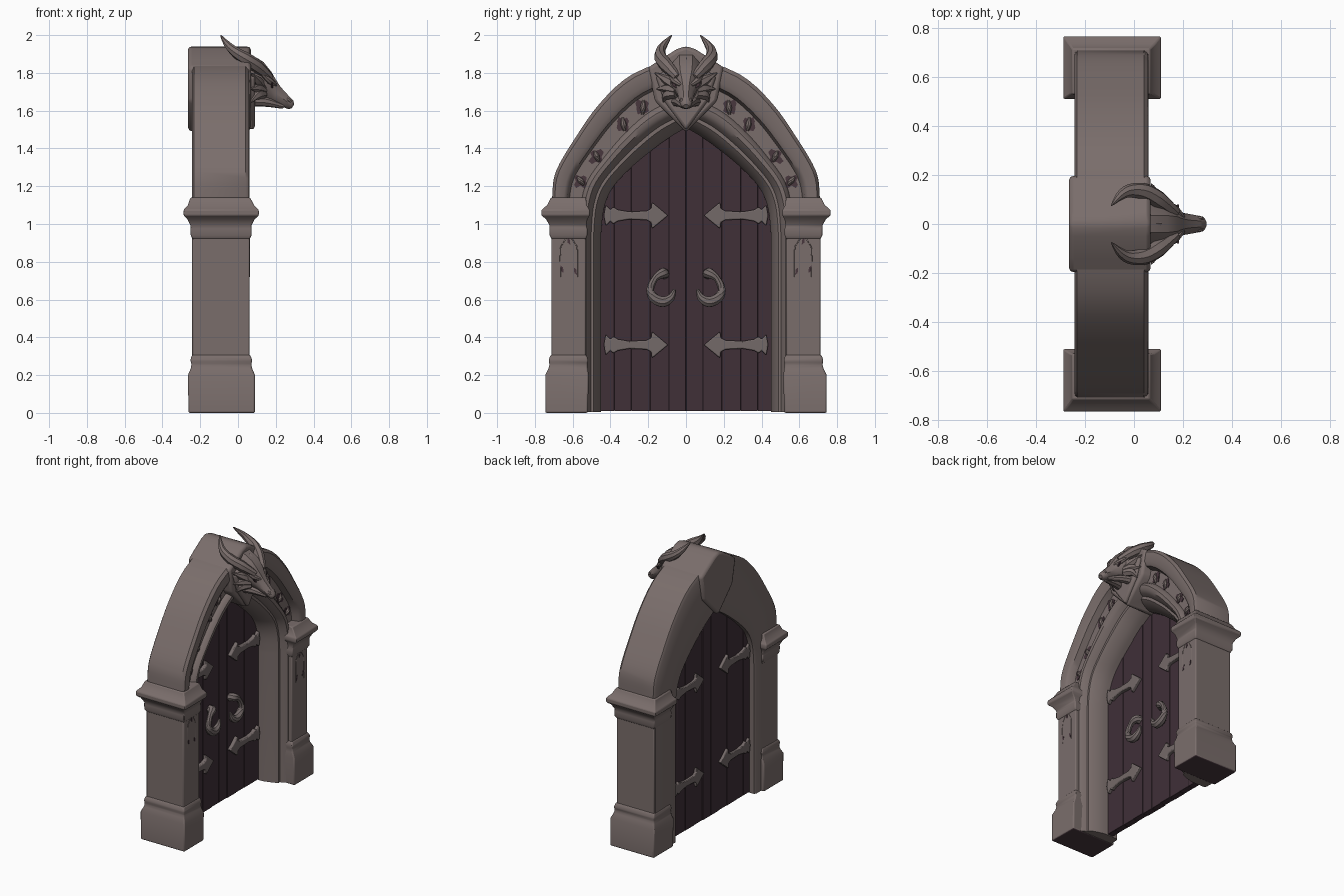
import bpy, bmesh, math, random
from mathutils import Vector

random.seed(4)
cube = bpy.data.objects.get("Cube")
if cube:
    bpy.data.objects.remove(cube, do_unlink=True)


def material(name, rgb):
    m = bpy.data.materials.new(name)
    m.use_nodes = True
    m.diffuse_color = (*rgb, 1)
    m.node_tree.nodes["Principled BSDF"].inputs["Base Color"].default_value = (*rgb, 1)
    return m


STONE = material("warm grey stone", (0.195, 0.155, 0.148))
WOOD = material("dark plum wood", (0.050, 0.029, 0.039))
IRON = material("grey iron", (0.175, 0.143, 0.14))
WORN = material("worn dark stone", (0.065, 0.038, 0.048))


def finish(name, verts, faces, mat, mirror=False, bevel=0, angle=40):
    me = bpy.data.meshes.new(name)
    me.from_pydata([tuple(v) for v in verts], [], faces)
    bm = bmesh.new()
    bm.from_mesh(me)
    bmesh.ops.recalc_face_normals(bm, faces=bm.faces)
    bm.to_mesh(me)
    bm.free()
    ob = bpy.data.objects.new(name, me)
    bpy.context.collection.objects.link(ob)
    me.materials.append(mat)
    if bevel:
        b = ob.modifiers.new("Bevel", "BEVEL")
        b.width, b.segments = bevel, 2
    if mirror:
        m = ob.modifiers.new("Mirror", "MIRROR")
        m.use_axis = (False, True, False)
    bpy.ops.object.select_all(action="DESELECT")
    bpy.context.view_layer.objects.active = ob
    ob.select_set(True)
    bpy.ops.object.shade_smooth_by_angle(angle=math.radians(angle))
    return ob


def loft(name, rings, mat, **kw):
    """Skin a list of equally long point rings and cap both ends."""
    n = len(rings[0])
    verts = [p for r in rings for p in r]
    faces = [(i * n + j, i * n + (j + 1) % n, (i + 1) * n + (j + 1) % n, (i + 1) * n + j)
             for i in range(len(rings) - 1) for j in range(n)]
    faces += [tuple(range(n)), tuple(range(len(verts) - n, len(verts)))]
    return finish(name, verts, faces, mat, **kw)


def plate(name, outline, x0, x1, mat, **kw):
    """Extrude a (y, z) outline along x."""
    return loft(name, [[(x, y, z) for y, z in outline] for x in (x0, x1)], mat, **kw)


def catmull(pts, t):
    i = min(int(t), len(pts) - 2)
    f = t - i
    a, b, c, d = (Vector(pts[max(0, min(k, len(pts) - 1))]) for k in range(i - 1, i + 3))
    return b + 0.5 * f * (c - a + f * (2 * a - 5 * b + 4 * c - d + f * (3 * (b - c) + d - a)))


def tube(name, path, radii, mat, sides=8, **kw):
    """Tapered round tube along a smoothed path."""
    pts = [catmull(path, i / 4) for i in range(4 * (len(path) - 1) + 1)]
    rings = []
    for i, p in enumerate(pts):
        d = (pts[min(i + 1, len(pts) - 1)] - pts[max(i - 1, 0)]).normalized()
        a = d.cross(Vector((0.3, 0.1, 0.9))).normalized()
        b = d.cross(a)
        k = min(int(i / 4), len(radii) - 2)
        r = radii[k] + (radii[k + 1] - radii[k]) * (i / 4 - k)
        rings.append([p + r * (a * math.cos(t) + b * math.sin(t))
                      for t in (math.tau * j / sides for j in range(sides))])
    return loft(name, rings, mat, **kw)


# Pointed opening and outer edge of the arch, from springing to apex
INNER = [(.45, .94), (.435, 1.08), (.39, 1.19), (.30, 1.29), (.20, 1.375), (.10, 1.45), (0, 1.51)]
OUTER = [(.71, 1.0), (.708, 1.15), (.688, 1.28), (.59, 1.45), (.455, 1.64), (.28, 1.795), (0, 1.90)]


def on_arch(t, u):
    return catmull(INNER, t).lerp(catmull(OUTER, t), u)


# Moulded section swept up both jambs and over the arch: (across, depth)
SECTION = [(0, -.23), (.06, -.24), (.95, -.243), (1, -.232), (1, .04), (.95, .058), (.78, .06),
           (.71, .045), (.67, .0), (.44, .0), (.42, .02), (.37, .036), (.3, .034), (.24, .012),
           (.2, -.015), (.15, -.015), (.1, -.035), (.04, -.08), (0, -.12)]
half = [[(x, .45 + .26 * u, .004) for u, x in SECTION]]
for k in range(25):
    half.append([(x, *on_arch(k / 4, u)) for u, x in SECTION])
rows = half + [[(x, -y, z) for x, y, z in r] for r in reversed(half[:-1])]
loft("arch_surround", rows, STONE)


def stacked(name, levels, **kw):
    """Square moulded block: levels are (z, y0, y1, x0, x1)."""
    return loft(name, [[(x0, y0, z), (x1, y0, z), (x1, y1, z), (x0, y1, z)]
                       for z, y0, y1, x0, x1 in levels], STONE, mirror=True, **kw)


# Pillars: shaft, plinth, capital
stacked("pillar_shaft", [(.2, .53, .712, -.24, .062), (1.0, .53, .712, -.24, .062)], bevel=.008)
plinth = stacked("pillar_plinth", [
    (0, .52, .745, -.262, .09), (.2, .515, .745, -.265, .09), (.235, .52, .728, -.25, .075),
    (.26, .522, .722, -.246, .07), (.275, .518, .728, -.252, .076), (.295, .522, .722, -.248, .07),
    (.31, .53, .712, -.24, .062)], bevel=.01)
plinth.data.materials.append(WORN)
for p in plinth.data.polygons:
    if p.center.z < .01:
        p.material_index = 1
stacked("pillar_capital", [
    (.92, .53, .712, -.24, .062), (.94, .522, .722, -.25, .072), (.975, .522, .722, -.252, .072),
    (.99, .527, .722, -.25, .07), (1.025, .522, .74, -.268, .088), (1.045, .51, .765, -.288, .11),
    (1.075, .51, .765, -.288, .11), (1.1, .525, .735, -.265, .085), (1.14, .53, .715, -.252, .064)], bevel=.006)

# Pointed niche carved on each pillar
niche = [(.575, .72), (.575, .86), (.59, .9), (.62, .935), (.65, .9), (.665, .86), (.665, .72)]
tube("niche_rib", [(.061, y, z) for y, z in niche], [.003] * 7, STONE, sides=6, mirror=True)
for i, (y, z) in enumerate([(.585, .75), (.655, .76), (.62, .91)]):
    plate(f"niche_chip_{i}", [(y - .008, z - .02), (y + .006, z - .01), (y + .009, z + .02), (y - .004, z + .01)],
          .058, .0645, WORN, mirror=True)

# Worn rosettes, each with a raised leaf, along the arch band
for i, t in enumerate((1.9, 2.85, 4.05, 4.8)):
    c = on_arch(t, .55)
    star = []
    for k in range(12):
        r = (.045 if k % 3 else .028) * random.uniform(.75, 1.1)
        star.append((c.x + r * math.cos(math.tau * k / 12), c.y + r * math.sin(math.tau * k / 12)))
    plate(f"rosette_hollow_{i}", star, -.002, .005, WORN, mirror=True)
    a, b = on_arch(t - .1, .47), on_arch(t + .12, .62)
    tube(f"band_leaf_{i}", [(.0, *a), (.008, *a.lerp(b, .5)), (.0, *b)], [.008, .016, .006], STONE, mirror=True)

# Thin plank door leaves set deep in the opening
edges = [.001, .09, .19, .29, .38, .47]


def opening_height(y):
    pts = [on_arch(k / 8, .1) for k in range(49)]
    return max([p.y for p in pts if p.x >= y] or [1.0])


for i, (a, b) in enumerate(zip(edges, edges[1:])):
    top = [(a + (b - a) * k / 6, opening_height(a + (b - a) * k / 6)) for k in range(6, -1, -1)]
    shift = random.uniform(-.004, .004)
    plate(f"door_plank_{i}", [(a, .01), (b, .01)] + top, -.195 + shift, -.15 + shift,
          WOOD, mirror=True, bevel=.002, angle=30)
plate("door_core", [(-.002, .015), (.45, .015), (.45, 1.0), (.3, 1.27), (-.002, 1.48)],
      -.185, -.16, WOOD, mirror=True)

# Arrow-headed strap hinges on both faces
upper = [(.095, 0), (.18, .07), (.185, .036), (.21, .024), (.3, .02), (.36, .03), (.385, .045),
         (.4, .03), (.425, .055), (.435, .0)]
strap = upper + [(y, -z) for y, z in reversed(upper[1:-1])]
for level, z0 in (("lower", .36), ("upper", 1.045)):
    outline = [(y, z0 + z) for y, z in strap]
    plate(f"{level}_hinge_front", outline, -.16, -.125, IRON, mirror=True, bevel=.006)
    plate(f"{level}_hinge_back", outline, -.215, -.19, IRON, mirror=True, bevel=.004)

# Crescent door pulls
tube("door_pull", [(-.15, .115, .735), (-.12, .125, .738), (-.11, .165, .71), (-.105, .19, .65),
                   (-.105, .165, .605), (-.105, .12, .588), (-.105, .08, .61), (-.105, .06, .655)],
     [.028, .029, .018, .021, .028, .03, .022, .006], IRON, mirror=True)

# Keystone block and the shield under the head
key = [(0, 1.942), (.05, 1.925), (.14, 1.868), (.2, 1.828), (.165, 1.65), (0, 1.485)]
plate("keystone", key + [(-y, z) for y, z in reversed(key[1:-1])], -.265, .068, STONE, bevel=.018)
shield = [(.05, 1.85), (.16, 1.78), (.115, 1.65), (0, 1.495)]
plate("keystone_shield", shield + [(-y, z) for y, z in reversed(shield[:-1])], .04, .09, STONE, bevel=.015)

# Dragon head: (x, z, half width, half height)
RINGS = [(.0, 1.82, .1, .1), (.08, 1.775, .1, .1), (.13, 1.735, .085, .085), (.165, 1.71, .06, .065),
         (.2, 1.685, .045, .048), (.25, 1.65, .036, .034), (.28, 1.63, .03, .026), (.29, 1.622, .016, .012)]
SHAPE = [(1, .1), (.8, .55), (.35, 1), (-.35, 1), (-.8, .55), (-1, .1), (-.75, -.6), (-.3, -1), (.3, -1), (.75, -.6)]
loft("dragon_head", [[(x + .55 * h * b, w * a, z + .83 * h * b) for a, b in SHAPE] for x, z, w, h in RINGS], STONE)
tube("dragon_horn", [(.17, .045, 1.775), (.1, .1, 1.835), (.04, .132, 1.875), (-.02, .135, 1.915),
                     (-.06, .112, 1.955), (-.092, .075, 2.0)],
     [.022, .036, .035, .027, .018, .002], STONE, mirror=True)
tube("dragon_brow", [(.2, .025, 1.735), (.165, .06, 1.76), (.11, .1, 1.81)], [.01, .02, .004], STONE, mirror=True)
tube("dragon_nostril", [(.25, .02, 1.665), (.268, .022, 1.655), (.285, .016, 1.637)], [.006, .012, .006],
     STONE, mirror=True)
tube("dragon_jaw", [(.08, .05, 1.65), (.15, .035, 1.645), (.24, .012, 1.622)], [.03, .025, .012], STONE, mirror=True)
tube("dragon_crest", [(.16, 0, 1.79), (.1, 0, 1.86), (.04, 0, 1.89)], [.006, .018, .006], STONE)
for i, (y, z) in enumerate([(.165, 1.8), (.155, 1.715), (.12, 1.645)]):
    tube(f"cheek_spike_{i}", [(.13, .05, 1.73 - .02 * i), (.1, .1, (z + 1.72) / 2), (.07, y, z)],
         [.03, .026, .002], STONE, sides=6, mirror=True)
plate("dragon_eye", [(.045, 1.715), (.068, 1.73), (.08, 1.75), (.058, 1.742)], .176, .184, WORN, mirror=True)
